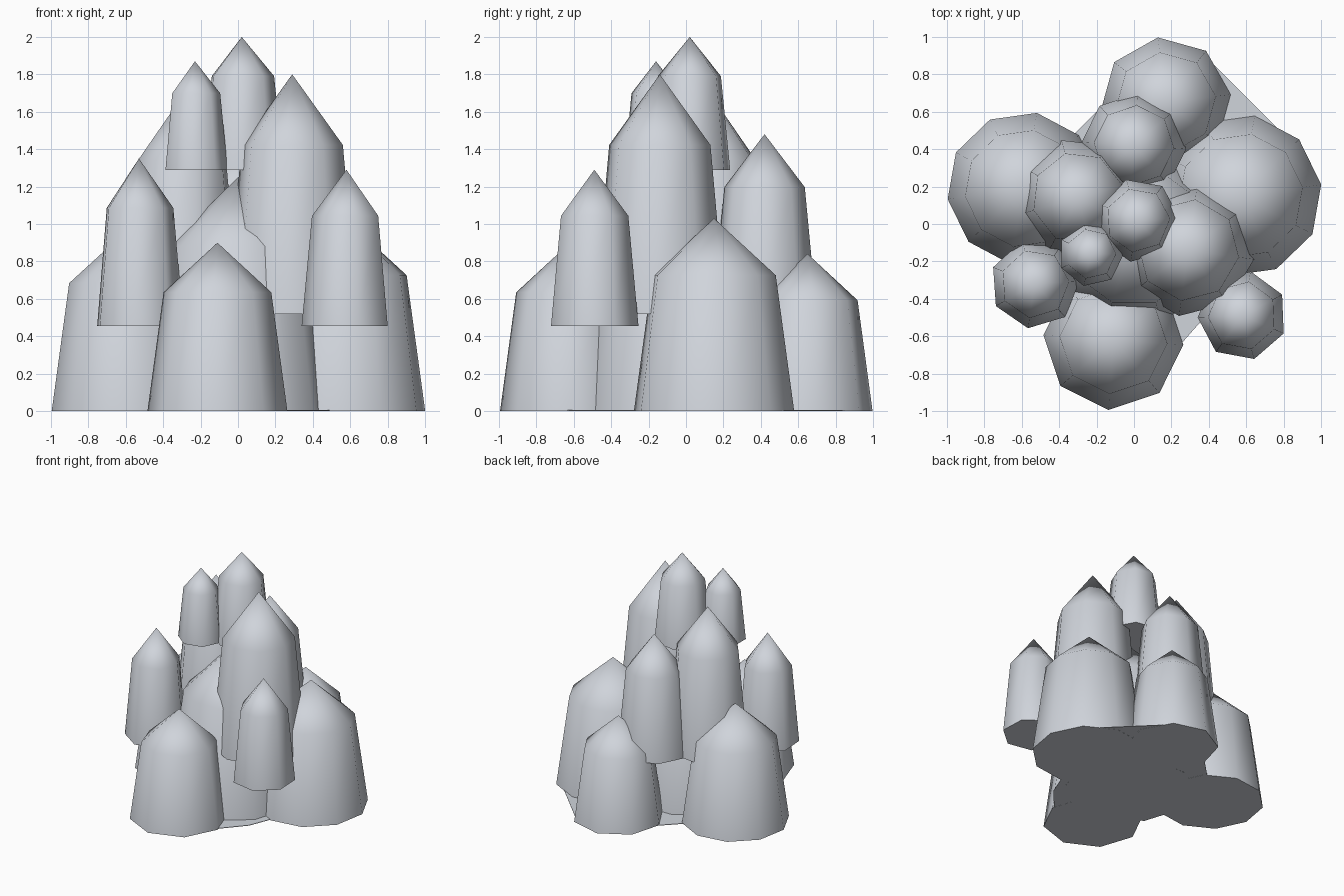
import bpy, bmesh
from math import cos, sin, radians

old = bpy.data.objects.get("Cube")
if old:
    bpy.data.objects.remove(old, do_unlink=True)

stone = bpy.data.materials.new("pale_grey_stone")
stone.use_nodes = True
colour = (0.63, 0.66, 0.71, 1)
stone.diffuse_color = colour
stone.node_tree.nodes["Principled BSDF"].inputs["Base Color"].default_value = colour


def finish(name, bm):
    bmesh.ops.recalc_face_normals(bm, faces=bm.faces)
    mesh = bpy.data.meshes.new(name)
    bm.to_mesh(mesh)
    bm.free()
    mesh.materials.append(stone)
    ob = bpy.data.objects.new(name, mesh)
    bpy.context.collection.objects.link(ob)
    bpy.ops.object.select_all(action='DESELECT')
    ob.select_set(True)
    bpy.context.view_layer.objects.active = ob
    bpy.ops.object.shade_smooth_by_angle(angle=radians(60))


def spire(name, x, y, radius, bottom, top, sides, turn):
    """Tapered prism with a pointed cap starting at 70% of its height."""
    bm = bmesh.new()

    def ring(r, z):
        angles = [radians(turn + 360 * i / sides) for i in range(sides)]
        return [bm.verts.new((x + r * cos(a), y + r * sin(a), z)) for a in angles]

    base = ring(radius, bottom)
    shoulder = ring(radius * 0.77, bottom + 0.705 * (top - bottom))
    tip = bm.verts.new((x, y, top))
    bm.faces.new(base[::-1])
    for i in range(sides):
        j = (i + 1) % sides
        bm.faces.new((base[i], base[j], shoulder[j], shoulder[i]))
        bm.faces.new((shoulder[i], shoulder[j], tip))
    finish(name, bm)


# Ground tier
spire("core_spire", 0, -0.06, 0.49, 0, 1.25, 10, 0)
spire("front_spire", -0.11, -0.62, 0.375, 0, 0.90, 8, -4)
spire("right_spire", -0.59, 0.19, 0.41, 0, 0.97, 10, 8)
spire("left_spire", 0.57, 0.15, 0.435, 0, 1.03, 10, 8)
spire("back_spire", 0.17, 0.65, 0.35, 0, 0.84, 8, 7)

# Middle tier
spire("tall_left_spire", 0.29, -0.14, 0.355, 0.52, 1.80, 8, -8)
spire("tall_right_spire", -0.30, 0.14, 0.32, 0.52, 1.68, 8, 16)
spire("tall_back_spire", 0.0, 0.42, 0.28, 0.52, 1.48, 8, -4)

# Small outer spires
spire("small_right_spire", -0.53, -0.32, 0.24, 0.455, 1.35, 7, 4)
spire("small_left_spire", 0.58, -0.49, 0.24, 0.455, 1.29, 7, 28)

# Top tier
spire("peak_spire", 0.02, 0.02, 0.225, 1.29, 2.0, 7, 3)
spire("small_peak_spire", -0.23, -0.16, 0.175, 1.29, 1.87, 7, 0)

# Thin ground sheet joining the lowest spires
outline = [(0.43, 0.85), (0.79, 0.49), (0.42, -0.45), (0.2, -0.7),
           (-0.3, -0.4), (-0.5, 0.3), (-0.1, 0.7)]
bm = bmesh.new()
sheet = bm.faces.new([bm.verts.new((x, y, 0.001)) for x, y in outline])
lifted = bmesh.ops.extrude_face_region(bm, geom=[sheet])["geom"]
bmesh.ops.translate(bm, vec=(0, 0, 0.004),
                    verts=[v for v in lifted if isinstance(v, bmesh.types.BMVert)])
finish("ground_sheet", bm)
